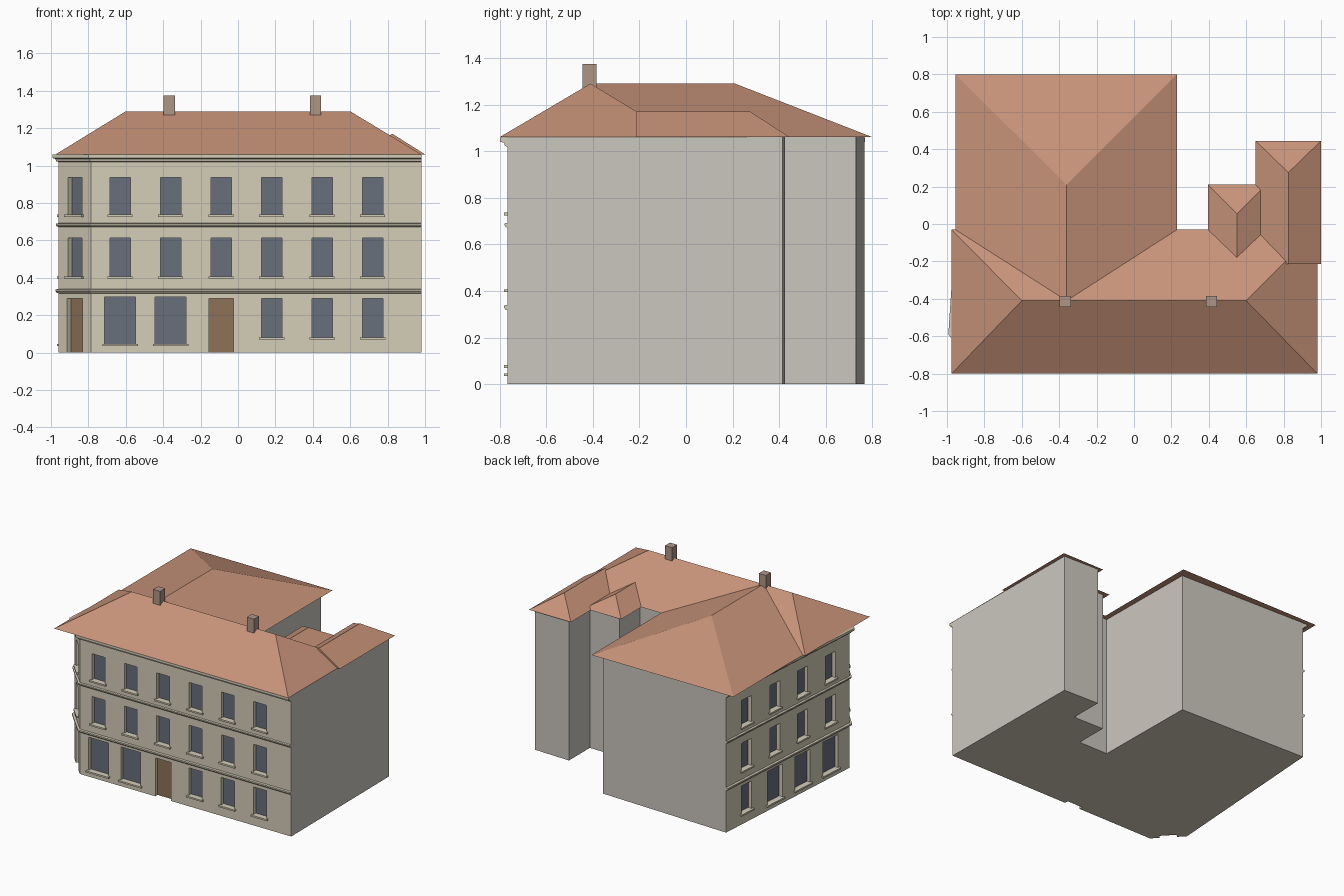
import bpy, bmesh
from mathutils import Vector

if "Cube" in bpy.data.objects:
    bpy.data.objects.remove(bpy.data.objects["Cube"])


def material(name, rgb):
    m = bpy.data.materials.new(name)
    m.diffuse_color = (*rgb, 1)
    m.use_nodes = True
    m.node_tree.nodes["Principled BSDF"].inputs["Base Color"].default_value = m.diffuse_color
    return m


BEIGE = material("beige_plaster", (0.66, 0.61, 0.48))
GREY = material("grey_plaster", (0.6, 0.57, 0.52))
TILE = material("roof_tile", (0.57, 0.29, 0.19))
BRICK = material("chimney_brick", (0.43, 0.3, 0.24))
GLASS = material("window_glass", (0.14, 0.16, 0.2))
WOOD = material("door_wood", (0.27, 0.17, 0.1))


def finish(name, bm, *mats):
    bmesh.ops.recalc_face_normals(bm, faces=bm.faces)
    me = bpy.data.meshes.new(name)
    bm.to_mesh(me)
    bm.free()
    for m in mats:
        me.materials.append(m)
    ob = bpy.data.objects.new(name, me)
    bpy.context.collection.objects.link(ob)
    return ob


def hexa(bm, low, z0, z1):
    """Upright prism over a plan outline; returns its side faces in order."""
    b = [bm.verts.new((p[0], p[1], z0)) for p in low]
    t = [bm.verts.new((p[0], p[1], z1)) for p in low]
    bm.faces.new(b[::-1])
    bm.faces.new(t)
    n = len(low)
    return [bm.faces.new((b[i], b[(i + 1) % n], t[(i + 1) % n], t[i])) for i in range(n)]


# Street facades: left side, chamfered corner, front
STREET = [Vector(p) for p in ((-0.87, 0.765), (-0.96, -0.58), (-0.785, -0.765), (0.98, -0.765))]
COURT = [Vector(p) for p in ((0.97, 0.415), (0.68, 0.425), (0.68, 0.175), (0.43, 0.18),
                             (0.43, -0.065), (0.19, -0.065), (0.18, 0.73))]
EAVES = 1.06

# Walls
bm = bmesh.new()
for i, f in enumerate(hexa(bm, STREET + COURT, 0, EAVES)):
    f.material_index = 0 if i < 3 else 1
walls = finish("walls", bm, BEIGE, GREY)

# Openings: recess cutter, pane and sill for each
cut, panes, doors, sills = (bmesh.new() for _ in range(4))


def opening(wall, s, w, z0, z1, door=False):
    a, b = STREET[wall], STREET[wall + 1]
    d = (b - a).normalized()
    n = Vector((d.y, -d.x))
    c = a + d * s

    def box(target, width, n0, n1, lo, hi):
        h = d * width / 2
        hexa(target, [c - h + n * n1, c + h + n * n1, c + h + n * n0, c - h + n * n0], lo, hi)

    box(cut, w, -0.03, 0.05, -0.05 if door else z0, z1)
    box(doors if door else panes, w, -0.036, -0.028, z0, z1)
    if not door:
        box(sills, w + 0.025, -0.029, 0.016, z0 - 0.01, z0 + 0.002)


UPPER = ((0.735, 0.935), (0.405, 0.612))
SMALL, LARGE = (0.11, 0.08, 0.29), (0.165, 0.045, 0.297)
side_len = (STREET[1] - STREET[0]).length

for i in range(6):                                   # front
    s = -0.63 + 0.27 * i + 0.785
    for z0, z1 in UPPER:
        opening(2, s, 0.108, z0, z1)
    if i == 2:
        opening(2, s, 0.13, 0, 0.29, True)
    else:
        opening(2, s, *(LARGE if i < 2 else SMALL))
for z0, z1 in UPPER:                                 # corner
    opening(1, 0.128, 0.108, z0, z1)
opening(1, 0.128, 0.12, 0, 0.29, True)
for i, t in enumerate((0.165, 0.395, 0.62, 0.845)):  # left side
    for z0, z1 in UPPER:
        opening(0, t * side_len, 0.108, z0, z1)
    opening(0, t * side_len, *(LARGE if i else SMALL))

cutter = finish("opening_cutter", cut, BEIGE)
cutter.hide_render = True
mod = walls.modifiers.new("openings", "BOOLEAN")
mod.operation, mod.solver, mod.object = "DIFFERENCE", "EXACT", cutter
bpy.context.view_layer.objects.active = walls
bpy.ops.object.modifier_apply(modifier=mod.name)
bpy.data.objects.remove(cutter)
finish("window_panes", panes, GLASS)
finish("doors", doors, WOOD)
finish("window_sills", sills, BEIGE)


# Mouldings: a profile of (outward, z) mitred along the street facades
def moulding(name, profile):
    dirs = [(b - a).normalized() for a, b in zip(STREET, STREET[1:])]
    norms = [Vector((d.y, -d.x)) for d in dirs]
    bm = bmesh.new()
    rings = []
    for i, p in enumerate(STREET):
        n0, n1 = norms[max(i - 1, 0)], norms[min(i, 2)]
        m = (n0 + n1) / (1 + n0.dot(n1))
        rings.append([bm.verts.new((*(p + m * o), z)) for o, z in profile])
    k = len(profile)
    for r, q in zip(rings, rings[1:]):
        for j in range(k):
            bm.faces.new((r[j], r[(j + 1) % k], q[(j + 1) % k], q[j]))
    bm.faces.new(rings[0])
    bm.faces.new(rings[-1])
    finish(name, bm, BEIGE)


moulding("cornice", [(0, 1.02), (0.012, 1.022), (0.016, 1.036), (0.032, 1.04), (0.032, 1.058), (0, 1.058)])
moulding("upper_band", [(0, 0.672), (0.008, 0.674), (0.014, 0.682), (0.014, 0.69), (0, 0.692)])
moulding("lower_band", [(0, 0.317), (0.008, 0.319), (0.016, 0.328), (0.016, 0.338), (0, 0.34)])


# Roofs: base rectangle with a ridge between two points
def roof(name, x0, x1, y0, y1, r0, r1, zr, along_x=False):
    bm = bmesh.new()
    a, b, c, d = [bm.verts.new((x, y, EAVES)) for x, y in ((x0, y0), (x1, y0), (x1, y1), (x0, y1))]
    p, q = [bm.verts.new((*r, zr)) for r in (r0, r1)]
    faces = [(a, d, c, b)]
    if along_x:
        faces += [(a, b, q, p), (c, d, p, q), (d, a, p), (b, c, q)]
    else:
        faces += [(b, c, q, p), (d, a, p, q), (a, b, p), (c, d, q)]
    for f in faces:
        bm.faces.new(f)
    finish(name, bm, TILE)


roof("main_roof", -0.975, 0.98, -0.8, -0.03, (-0.6, -0.41), (0.6, -0.41), 1.29, True)
roof("left_wing_roof", -0.955, 0.23, -0.03, 0.8, (-0.36, -0.41), (-0.36, 0.21), 1.29)
roof("stair_roof", 0.395, 0.705, -0.03, 0.21, (0.55, -0.18), (0.55, 0.055), 1.15)
roof("right_wing_roof", 0.65, 1.0, -0.215, 0.445, (0.825, -0.215), (0.825, 0.275), 1.17)

# Chimneys
for name, x in (("left_chimney", -0.368), ("right_chimney", 0.415)):
    bm = bmesh.new()
    hexa(bm, [(x - .03, -.445), (x + .03, -.445), (x + .03, -.385), (x - .03, -.385)], 1.26, 1.375)
    finish(name, bm, BRICK)
